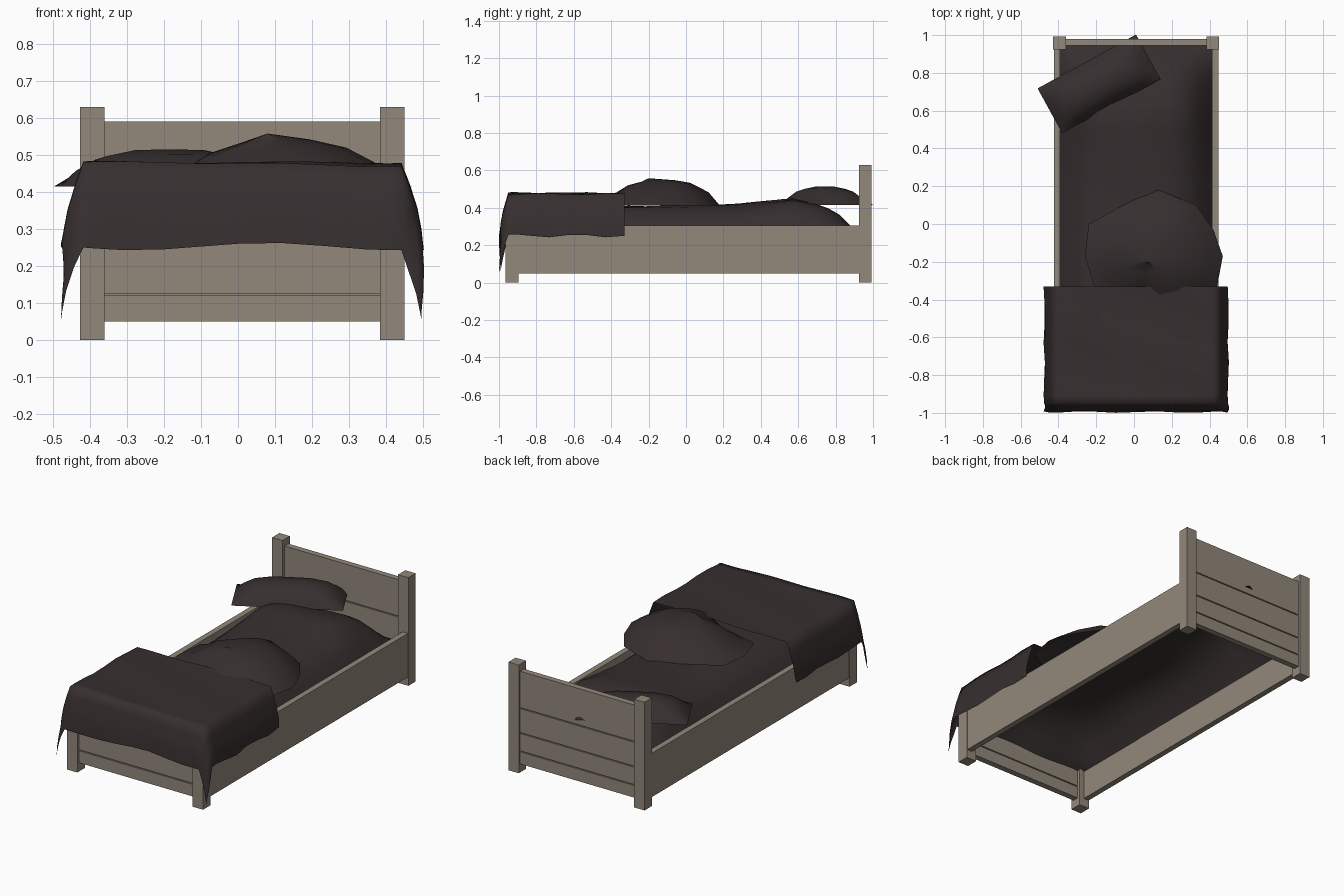
import bpy, bmesh, math

if "Cube" in bpy.data.objects:
    bpy.data.objects.remove(bpy.data.objects["Cube"])

CX = 0.0115  # centre line of the frame


def mat(name, c):
    m = bpy.data.materials.new(name)
    m.diffuse_color = (*c, 1)
    m.use_nodes = True
    m.node_tree.nodes["Principled BSDF"].inputs["Base Color"].default_value = m.diffuse_color
    return m


WOOD = mat("weathered_wood", (0.288, 0.242, 0.197))
CLOTH = mat("dark_cloth", (0.038, 0.028, 0.028))


def make(name, verts, faces, material, smooth=None):
    me = bpy.data.meshes.new(name)
    me.from_pydata(verts, [], faces)
    bm = bmesh.new()
    bm.from_mesh(me)
    bmesh.ops.recalc_face_normals(bm, faces=bm.faces)
    # open cloth should face upwards
    if smooth and sum(f.normal.z * f.calc_area() for f in bm.faces) < -1e-4:
        bmesh.ops.reverse_faces(bm, faces=bm.faces)
    bm.to_mesh(me)
    bm.free()
    me.materials.append(material)
    ob = bpy.data.objects.new(name, me)
    bpy.context.collection.objects.link(ob)
    if smooth:
        bpy.ops.object.select_all(action='DESELECT')
        bpy.context.view_layer.objects.active = ob
        ob.select_set(True)
        bpy.ops.object.shade_smooth_by_angle(angle=math.radians(smooth))
    return ob


def box(name, x0, x1, y0, y1, z0, z1):
    v = [(x, y, z) for z in (z0, z1) for y in (y0, y1) for x in (x0, x1)]
    f = [(0, 2, 3, 1), (4, 5, 7, 6), (0, 1, 5, 4), (2, 6, 7, 3), (0, 4, 6, 2), (1, 3, 7, 5)]
    return make(name, v, f, WOOD)


def grid(name, us, vs, fn, smooth=50):
    n = len(us)
    verts = [fn(u, v) for v in vs for u in us]
    faces = [(j * n + i, j * n + i + 1, (j + 1) * n + i + 1, (j + 1) * n + i)
             for j in range(len(vs) - 1) for i in range(n - 1)]
    return make(name, verts, faces, CLOTH, smooth)


def lerp(keys, t):
    for (a, p), (b, q) in zip(keys, keys[1:]):
        if t <= b:
            return p + (q - p) * max(0, (t - a) / (b - a))
    return keys[-1][1]


# Frame: posts and side rails, mirrored left and right
for side, s in (("left", -1), ("right", 1)):
    def span(a, b):
        return sorted((CX + s * a, CX + s * b))
    box(f"{side}_head_post", *span(0.372, 0.439), 0.925, 0.992, 0, 0.63)
    box(f"{side}_foot_post", *span(0.372, 0.439), -0.965, -0.895, 0, 0.38)
    box(f"{side}_side_rail", *span(0.402, 0.436), -0.90, 0.93, 0.05, 0.305)


# End boards: planks with thin grooves over a recessed core
def plank_board(name, y0, y1, cuts):
    g = 0.003
    for i, (a, b) in enumerate(zip(cuts, cuts[1:])):
        box(f"{name}_plank_{i + 1}", CX - 0.373, CX + 0.373, y0, y1,
            a + (g if i else 0), b - (g if i < len(cuts) - 2 else 0))
    box(f"{name}_core", CX - 0.373, CX + 0.373, y0 + 0.006, y1 - 0.006,
        cuts[0] + 0.01, cuts[-1] - 0.01)


plank_board("headboard", 0.945, 0.98, [0.05, 0.123, 0.23, 0.375, 0.59])
plank_board("footboard", -0.948, -0.912, [0.05, 0.123, 0.37])

# Mattress sheet: domed across, sinking towards both ends
ridge = [(-0.91, 0.22), (-0.78, 0.38), (-0.6, 0.41), (0.2, 0.41), (0.4, 0.43), (0.57, 0.45),
         (0.7, 0.42), (0.8, 0.38), (0.87, 0.31), (0.95, 0.23)]


def sheet(u, v):
    k = 1 - abs(u) ** 4
    h = lerp(ridge, v) + 0.006 * math.sin(7 * v + 5 * u)
    return (CX + 0.402 * u, v, 0.22 + (h - 0.22) * k)


grid("mattress_sheet", [i / 6 - 1 for i in range(13)],
     [-0.91, -0.85, -0.78, -0.6, -0.3, -0.1, 0.1, 0.25, 0.4, 0.5, 0.57, 0.64, 0.7, 0.76,
      0.82, 0.87, 0.91, 0.95], sheet)


# Blanket draped over the foot end, corners hanging lowest
def blanket(u, v):
    hx, fy = 0.43, -0.95
    du, dv = max(0, abs(u) - hx), max(0, fy - v)

    def flare(d):
        return 0.057 * math.sin(min(1, d / 0.24) * math.pi / 2)
    x = max(-hx, min(hx, u)) + math.copysign(flare(du), u)
    y = max(fy, v) - 0.8 * flare(dv)
    z = 0.476 - 0.97 * du - 0.95 * dv
    if du + dv > 0.2:
        # wavy hem
        z += 0.01 * math.sin(9 * u + 1) + 0.008 * math.sin(19 * v)
        x += 0.004 * math.sin(23 * v) * (du > 0)
        y += 0.004 * math.sin(17 * u) * (dv > 0)
    else:
        z += 0.005 * math.sin(17 * v + 5 * u) + 0.003 * math.sin(13 * u)
    return (x + 0.012, y, max(z, 0.055))


us = [0, 0.11, 0.22, 0.33, 0.40, 0.43, 0.49, 0.56, 0.62, 0.67]
grid("blanket", [-u for u in us[:0:-1]] + us,
     [-0.33, -0.43, -0.53, -0.63, -0.73, -0.83, -0.91, -0.95, -1.0, -1.06, -1.12, -1.19], blanket, 80)

# Rumpled mound in the middle of the bed: rings shrinking to a peak
outline = [(0.47, -0.17), (0.42, -0.03), (0.33, 0.10), (0.13, 0.18), (0.0, 0.13), (-0.24, 0.0),
           (-0.26, -0.17), (-0.21, -0.33), (0.02, -0.37), (0.15, -0.46), (0.28, -0.43), (0.44, -0.33)]
peak = (0.10, -0.15)
verts, faces, n = [], [], len(outline)
for k, z in ((1, 0.413), (0.82, 0.462), (0.52, 0.52), (0.28, 0.54)):
    for i, (x, y) in enumerate(outline):
        dx, dy = (x - peak[0]) * k, (y - peak[1]) * k
        # left flank lies lower, a ridge runs to the back
        tilt = (0.12 * min(dx, 0) + 0.08 * max(dy, 0)) * (k < 1)
        verts.append((peak[0] + dx, peak[1] + dy, z + tilt))
for r in range(3):
    for i in range(n):
        j = (i + 1) % n
        faces.append((r * n + i, r * n + j, (r + 1) * n + j, (r + 1) * n + i))
verts.append((peak[0] - 0.02, peak[1] - 0.05, 0.558))
faces += [(3 * n + i, 3 * n + (i + 1) % n, 4 * n) for i in range(n)]
make("cloth_mound", verts, faces, CLOTH, 40)

# Pillow lying askew, domed to its four edges, with a flat underside
ang = math.radians(28.7)


def pillow(lift):
    def fn(u, v):
        h = 0.10 * (1 - abs(u) ** 4) * (1 - abs(v) ** 3)
        px, py = 0.297 * u, 0.135 * v
        return (-0.185 + px * math.cos(ang) - py * math.sin(ang),
                0.742 + px * math.sin(ang) + py * math.cos(ang), 0.415 + h * lift)
    return fn


steps = [-1, -0.85, -0.65, -0.35, 0, 0.35, 0.65, 0.85, 1]
grid("pillow_top", steps, [-1, -0.8, -0.5, 0, 0.5, 0.8, 1], pillow(1))
grid("pillow_underside", [-1, 1], [-1, 1], pillow(0))
